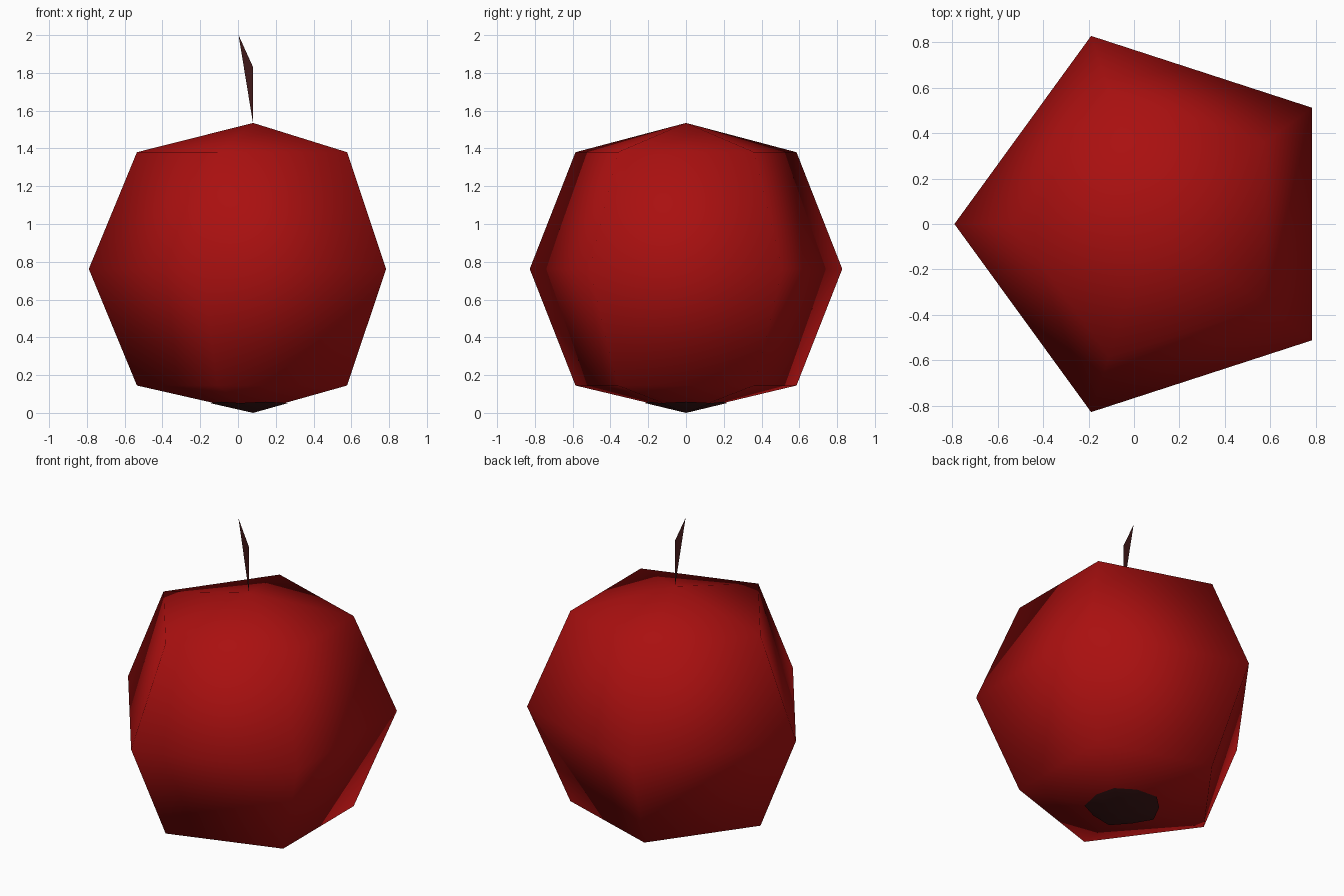
import bpy
import bmesh
import math

if "Cube" in bpy.data.objects:
    bpy.data.objects.remove(bpy.data.objects["Cube"])

CX, MID_Z = 0.08, 0.77   # axis of the fruit
R = 0.87                 # widest radius
SIDES = 5


def material(name, rgb):
    m = bpy.data.materials.new(name)
    m.diffuse_color = (*rgb, 1)
    m.use_nodes = True
    m.node_tree.nodes["Principled BSDF"].inputs["Base Color"].default_value = m.diffuse_color
    return m


def finish(name, bm, mat, smooth=True):
    me = bpy.data.meshes.new(name)
    bm.normal_update()
    for f in bm.faces:
        f.smooth = smooth
    bm.to_mesh(me)
    bm.free()
    me.materials.append(mat)
    ob = bpy.data.objects.new(name, me)
    bpy.context.collection.objects.link(ob)
    return ob


def ring(bm, r, zfun, n):
    # first corner points to -x
    out = []
    for i in range(n):
        a = math.pi + 2 * math.pi * i / n
        out.append(bm.verts.new((CX + r(i) * math.cos(a), r(i) * math.sin(a), zfun(i))))
    return out


red = material("apple red", (0.40, 0.005, 0.005))
brown = material("dark brown", (0.05, 0.009, 0.009))

# Apple body: five-sided ball with flattened poles
bm = bmesh.new()
r45 = R * math.sqrt(0.5)
levels = [(r45, 0.145), (R, 0.762), (r45, 1.38)]
rings = [ring(bm, lambda i, r=r: r, lambda i, z=z: z, SIDES) for r, z in levels]
bottom = bm.verts.new((CX, 0, 0.005))
top = bm.verts.new((CX, 0, 1.535))
for i in range(SIDES):
    j = (i + 1) % SIDES
    bm.faces.new((bottom, rings[0][j], rings[0][i]))
    bm.faces.new((top, rings[2][i], rings[2][j]))
    for lo, hi in zip(rings, rings[1:]):
        bm.faces.new((lo[i], lo[j], hi[j], hi[i]))
finish("apple_body", bm, red)

# Dark blossom patch: thin plate following the bottom slope
bm = bmesh.new()
slope = 0.14 / r45
c36 = math.cos(math.pi / SIDES)
patch = ring(bm, lambda i: 0.23 if i % 2 == 0 else 0.21,
             lambda i: 0.23 * slope if i % 2 == 0 else 0.21 * slope / c36, 2 * SIDES)
centre = bm.verts.new((CX, 0, 0.0))
for i in range(2 * SIDES):
    bm.faces.new((centre, patch[(i + 1) % (2 * SIDES)], patch[i]))
finish("blossom_patch", bm, brown)

# Stem: flat sliver rising from the top
bm = bmesh.new()
bm.faces.new([bm.verts.new((x, 0, z)) for x, z in
              [(CX, 1.53), (CX, 1.83), (0.003, 2.0)]])
finish("stem", bm, brown, smooth=False)
